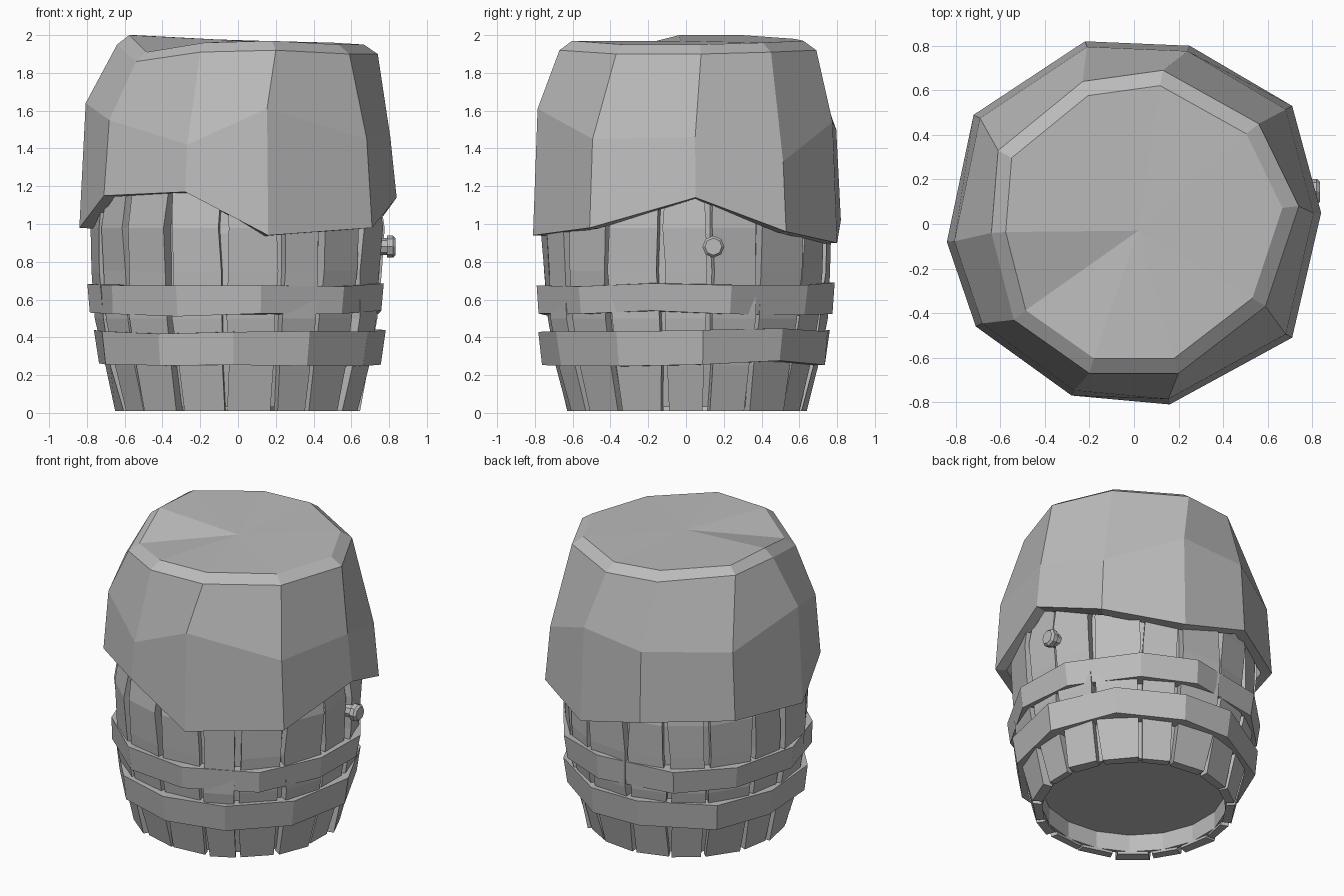
import bpy
import bmesh
import random
from math import sin, cos, tau, atan2
from mathutils import Vector

random.seed(7)

cube = bpy.data.objects.get("Cube")
if cube:
    bpy.data.objects.remove(cube, do_unlink=True)

grey = bpy.data.materials.new("plain_grey")
grey.use_nodes = True
colour = (0.5, 0.5, 0.5, 1)
grey.diffuse_color = colour
grey.node_tree.nodes["Principled BSDF"].inputs["Base Color"].default_value = colour


def jitter(amount):
    return random.uniform(-amount, amount)


def polar(radius, angle, z):
    return Vector((radius * cos(angle), radius * sin(angle), z))


def finish(bm, name):
    """Turn a bmesh into a flat shaded grey object."""
    bmesh.ops.recalc_face_normals(bm, faces=bm.faces)
    mesh = bpy.data.meshes.new(name)
    bm.to_mesh(mesh)
    bm.free()
    mesh.materials.append(grey)
    obj = bpy.data.objects.new(name, mesh)
    bpy.context.collection.objects.link(obj)
    return obj


def skin(bm, rings, wrap=False):
    """Bridge closed rings of points; wrap joins the last ring to the first."""
    loops = [[bm.verts.new(p) for p in ring] for ring in rings]
    pairs = list(zip(loops, loops[1:]))
    if wrap:
        pairs.append((loops[-1], loops[0]))
    for low, high in pairs:
        for i in range(len(low)):
            j = (i + 1) % len(low)
            bm.faces.new((low[i], low[j], high[j], high[i]))
    return loops


def fan(bm, loop, centre):
    """Close a ring with triangles around a centre point."""
    hub = bm.verts.new(centre)
    for i in range(len(loop)):
        bm.faces.new((loop[i], loop[(i + 1) % len(loop)], hub))


# Cloth cover: hem x, y, z, middle height, shoulder x, y, z for each rib
ribs = [
    (-.84, -.08, .98, 1.64, -.64, -.04, 1.95),
    (-.71, -.46, 1.15, 1.55, -.54, -.43, 1.86),
    (-.28, -.77, 1.17, 1.42, -.20, -.67, 1.91),
    (.16, -.81, .94, 1.61, .20, -.67, 1.92),
    (.71, -.51, .98, 1.45, .59, -.37, 1.90),
    (.84, .05, 1.14, 1.46, .74, .08, 1.90),
    (.71, .53, .96, 1.33, .56, .45, 1.91),
    (.25, .80, .90, 1.54, .13, .69, 1.92),
    (-.22, .82, 1.02, 1.50, -.23, .64, 1.93),
    (-.72, .49, 1.04, 1.50, -.61, .33, 1.96),
]
hem, middle, shoulder, crown = [], [], [], []
for hx, hy, hz, mz, sx, sy, sz in ribs:
    hem.append((hx, hy, hz))
    middle.append((hx * .96, hy * .97, mz))
    shoulder.append((sx, sy, sz))
    crown.append((sx * .9, sy * .9, min(sz + .05, 2)))
bm = bmesh.new()
loops = skin(bm, [hem, middle, shoulder, crown])
fan(bm, loops[-1], (.02, -.03, 1.97))
cover = finish(bm, "cloth_cover")
thick = cover.modifiers.new("cloth_thickness", 'SOLIDIFY')
thick.thickness = .07
thick.offset = -1

# Barrel core: wall with a recessed floor underneath and a closed top
core_profile = [(.58, .15), (.58, .03), (.605, .03), (.66, .25), (.71, .6),
                (.725, .95), (.70, 1.2), (.62, 1.5)]
bm = bmesh.new()
sides = 17
loops = skin(bm, [[polar(r, tau * i / sides, z) for i in range(sides)]
                  for r, z in core_profile])
fan(bm, loops[0], (0, 0, .15))
fan(bm, loops[-1], (0, 0, 1.5))
finish(bm, "barrel_core")

# Staves: uneven planks that follow the bulge of the barrel
stave_profile = [(.64, .01), (.70, .25), (.745, .5), (.765, .75), (.775, .98),
                 (.745, 1.2), (.67, 1.45)]
bm = bmesh.new()
step = tau / sides
edges = [(i + .5 + jitter(.12)) * step for i in range(sides)]
edges.append(edges[0] + tau)
for start, end in zip(edges, edges[1:]):
    push = jitter(.012)
    rings = []
    for r, z in stave_profile:
        a = start + .022 + jitter(.016)
        b = end - .022 + jitter(.016)
        ra, rb = r + push + jitter(.008), r + push + jitter(.008)
        rings.append([polar(ra, a, z), polar(rb, b, z),
                      polar(r - .06, b, z), polar(r - .06, a, z)])
    loops = skin(bm, rings)
    bm.faces.new(loops[0])
    bm.faces.new(loops[-1])
finish(bm, "barrel_staves")


# Hoops: rough polygonal bands around the staves
def hoop(name, low, high, r_low, r_high, turn):
    rings = [[], [], [], []]
    for i in range(11):
        a = tau * (i + turn + jitter(.1)) / 11
        wave = jitter(.012)
        corners = [(r_low - .09, low), (r_low, low), (r_high, high), (r_high - .09, high)]
        for ring, (r, z) in zip(rings, corners):
            ring.append(polar(r + jitter(.008), a, z + wave + jitter(.006)))
    bm = bmesh.new()
    skin(bm, rings, wrap=True)
    finish(bm, name)


hoop("lower_hoop", .26, .435, .755, .78, .2)
hoop("upper_hoop", .525, .68, .785, .80, .55)

# Bung: small faceted plug on the left side
bm = bmesh.new()
rings = [[Vector((x, .145 + r * cos(tau * i / 8), .88 + r * sin(tau * i / 8)))
          for i in range(8)] for x, r in [(.72, .045), (.79, .045), (.79, .058), (.82, .058), (.835, .045)]]
loops = skin(bm, rings)
bm.faces.new(loops[0])
bm.faces.new(loops[-1])
finish(bm, "side_bung")
